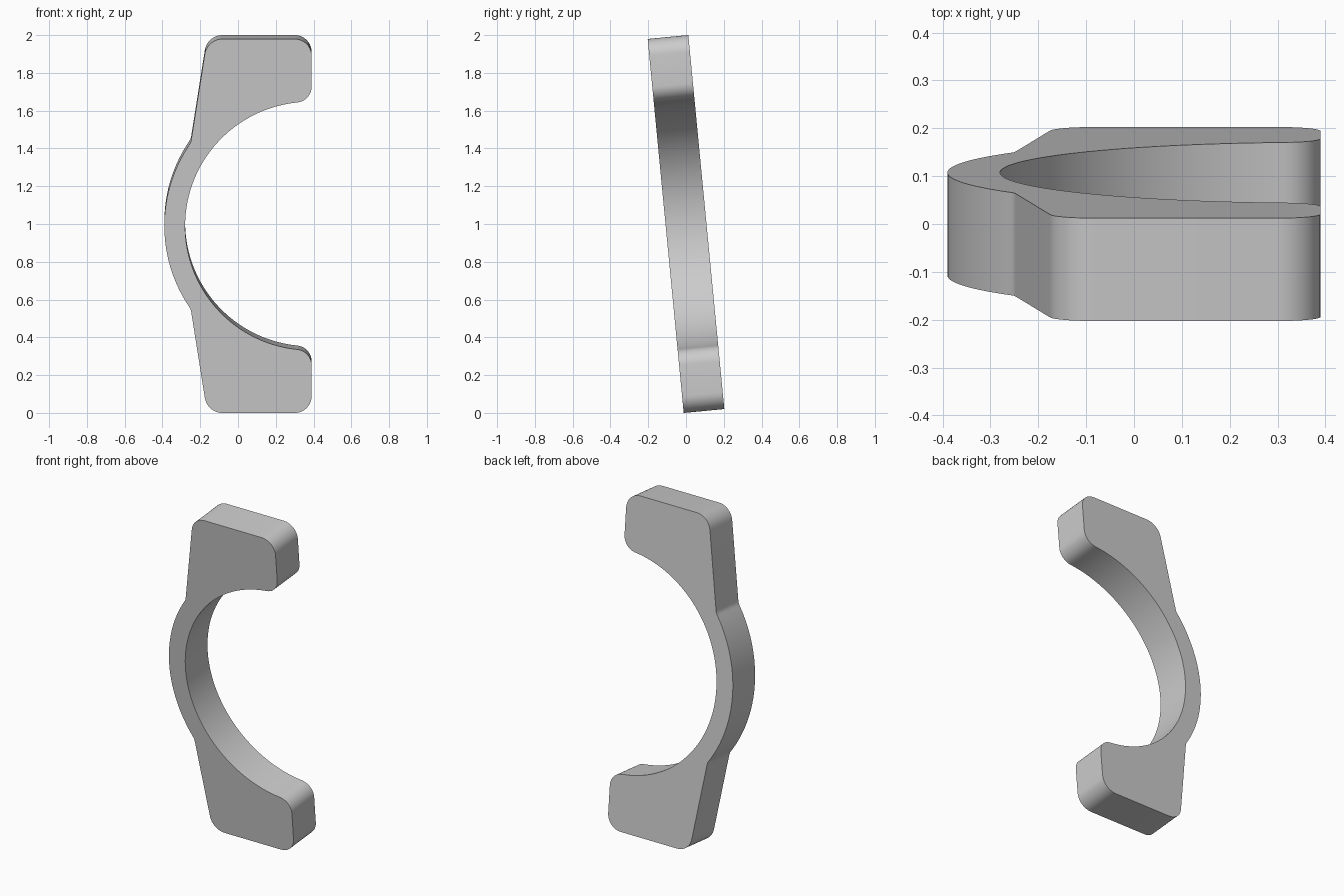
import bpy, bmesh, math
from mathutils import Vector

cube = bpy.data.objects.get("Cube")
if cube:
    bpy.data.objects.remove(cube, do_unlink=True)

TILT = math.radians(5.5)
THICK = 0.216
HALF = 0.9945          # half of the clip height along its own axis
RIGHT = 0.39
CENTRE = 0.38          # x of the shared arc centre
R_IN, R_OUT = 0.66, 0.77


def arc(radius, x_end, steps):
    """Upper arc points from the leftmost point round to x_end."""
    end = math.acos((x_end - CENTRE) / radius)
    return [Vector((CENTRE + radius * math.cos(a), radius * math.sin(a)))
            for a in (math.pi + (end - math.pi) * i / steps for i in range(steps + 1))]


def fillet(before, corner, after, radius, steps=10):
    """Round a corner with a circular arc tangent to both sides."""
    u = (before - corner).normalized()
    v = (after - corner).normalized()
    half = u.angle(v) / 2
    reach = radius / math.tan(half)
    centre = corner + (u + v).normalized() * radius / math.sin(half)
    a = corner + u * reach - centre
    b = corner + v * reach - centre
    sweep = a.angle(b)
    return [centre + (a * math.sin(sweep * (1 - i / steps)) + b * math.sin(sweep * i / steps))
            / math.sin(sweep) for i in range(steps + 1)]


# Upper half of the profile: outer arc, shoulder, block, inner arc
outer = arc(R_OUT, -0.25, 20)
inner = arc(R_IN, 0.30, 48)
waist = outer[-1]
top_left = Vector((-0.163, HALF))
top_right = Vector((RIGHT, HALF))
tip = Vector((RIGHT, 0.666))

upper = outer[:-1]
upper += fillet(outer[-2], waist, top_left, 0.06, 4)
upper += fillet(waist, top_left, top_right, 0.095)
upper += fillet(top_left, top_right, tip, 0.09)
upper += fillet(top_right, tip, inner[-1], 0.085)
upper += inner[::-1]

# Mirror to the lower half, sharing the leftmost points of both arcs
lower = [Vector((p.x, -p.y)) for p in upper[1:-1]]
profile = upper + lower[::-1]

# Extrude the profile through its thickness
bm = bmesh.new()
face = bm.faces.new([bm.verts.new((p.x, -THICK / 2, p.y)) for p in profile])
result = bmesh.ops.extrude_face_region(bm, geom=[face])
moved = [g for g in result["geom"] if isinstance(g, bmesh.types.BMVert)]
bmesh.ops.translate(bm, verts=moved, vec=(0, THICK, 0))
bmesh.ops.recalc_face_normals(bm, faces=bm.faces)

mesh = bpy.data.meshes.new("clip_bracket")
bm.to_mesh(mesh)
bm.free()
clip = bpy.data.objects.new("clip_bracket", mesh)
bpy.context.collection.objects.link(clip)
clip.rotation_euler.x = TILT
clip.location.z = 1.0

# Plain grey finish
grey = bpy.data.materials.new("plain_grey")
grey.use_nodes = True
colour = (0.6, 0.6, 0.6, 1)
grey.diffuse_color = colour
grey.node_tree.nodes["Principled BSDF"].inputs["Base Color"].default_value = colour
mesh.materials.append(grey)

bpy.ops.object.select_all(action="DESELECT")
clip.select_set(True)
bpy.context.view_layer.objects.active = clip
bpy.ops.object.shade_smooth_by_angle(angle=math.radians(30))
